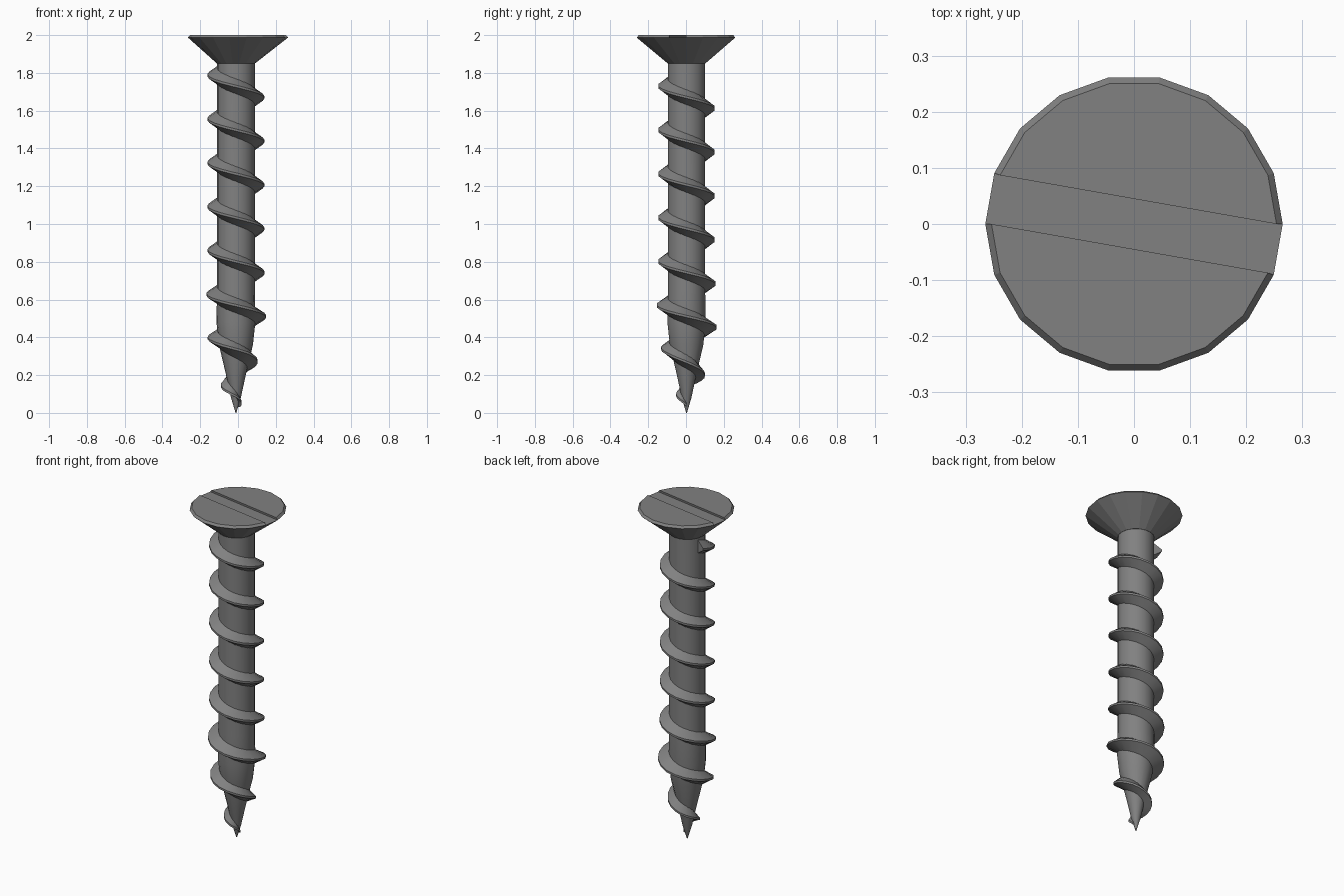
import bpy, bmesh, math

if "Cube" in bpy.data.objects:
    bpy.data.objects.remove(bpy.data.objects["Cube"])

SIDES = 18
PITCH = 0.232
AXIS = (-0.011, 0.003)          # the shank sits slightly off the head centre

steel = bpy.data.materials.new("steel grey")
steel.diffuse_color = (0.22, 0.22, 0.22, 1)
steel.use_nodes = True
steel.node_tree.nodes["Principled BSDF"].inputs["Base Color"].default_value = steel.diffuse_color


def finish(name, bm, smooth=None):
    bmesh.ops.recalc_face_normals(bm, faces=bm.faces)
    me = bpy.data.meshes.new(name)
    bm.to_mesh(me)
    bm.free()
    me.materials.append(steel)
    ob = bpy.data.objects.new(name, me)
    bpy.context.collection.objects.link(ob)
    if smooth:
        bpy.context.view_layer.objects.active = ob
        ob.select_set(True)
        bpy.ops.object.shade_smooth_by_angle(angle=math.radians(smooth))
        ob.select_set(False)
    return ob


def ring(bm, r, z, cx=0, cy=0):
    return [bm.verts.new((cx + r * math.cos(2 * math.pi * i / SIDES),
                          cy + r * math.sin(2 * math.pi * i / SIDES), z))
            for i in range(SIDES)]


def bridge(bm, a, b, skip=()):
    for i in range(SIDES):
        if i not in skip:
            j = (i + 1) % SIDES
            bm.faces.new((a[i], a[j], b[j], b[i]))


def lerp(table, z):
    for (z0, r0), (z1, r1) in zip(table, table[1:]):
        if z <= z1:
            return r0 + (r1 - r0) * max(0, (z - z0) / (z1 - z0))
    return table[-1][1]


# (height, radius) outlines of the shank and of the thread crest
SHANK = [(0.0, 0.002), (0.08, 0.026), (0.2, 0.052), (0.36, 0.09),
         (0.48, 0.103), (0.65, 0.1), (1.86, 0.1)]
CREST = [(0.02, 0.014), (0.12, 0.06), (0.18, 0.085), (0.28, 0.115),
         (0.36, 0.143), (0.46, 0.162), (0.62, 0.157), (0.78, 0.151), (1.9, 0.151)]

# Countersunk head, with the slot running from vertex to vertex
bm = bmesh.new()
base = ring(bm, 0.101, 1.85, *AXIS)
rim = ring(bm, 0.265, 1.987)
top = ring(bm, 0.254, 2.0)
bridge(bm, base, rim)
bridge(bm, rim, top, skip=(8, 17))
bm.faces.new(base)
bm.faces.new(top[0:9])
bm.faces.new(top[9:18])
bm.faces.new((rim[0], rim[8], rim[9], rim[17]))       # slot floor
bm.faces.new((top[0], top[8], rim[8], rim[0]))        # slot walls
bm.faces.new((top[9], top[17], rim[17], rim[9]))
finish("slotted_head", bm)

# Shank with tapered point
bm = bmesh.new()
rings = [ring(bm, r, z, *AXIS) for z, r in SHANK]
for a, b in zip(rings, rings[1:]):
    bridge(bm, a, b)
bm.faces.new(rings[0])
bm.faces.new(rings[-1])
finish("shank", bm, 30)

# Helical thread: four-point section swept downwards around the shank
bm = bmesh.new()
prev = None
steps = int((1.80 - 0.04) / PITCH * SIDES)
for k in range(steps + 1):
    a = math.radians(-200) + 2 * math.pi * k / SIDES
    z = 1.80 - PITCH * k / SIDES
    crest = lerp(CREST, z)
    root = max(0.003, lerp(SHANK, z) - 0.012)
    h = 0.048 * min(1, 0.25 + z / 0.4)                # half height at the root
    droop = 0.025 * max(0, min(1, (0.32 - z) / 0.1)) * min(1, z / 0.15)
    sec = [(root, -h), (crest, -0.006 - droop), (crest, 0.006 - droop), (root, h)]
    cur = [bm.verts.new((AXIS[0] + r * math.cos(a), AXIS[1] + r * math.sin(a),
                         max(0.005, z + dz))) for r, dz in sec]
    if prev:
        for i in range(4):
            j = (i + 1) % 4
            bm.faces.new((prev[i], prev[j], cur[j], cur[i]))
    else:
        bm.faces.new(cur)
    prev = cur
bm.faces.new(prev)
finish("thread", bm, 30)
